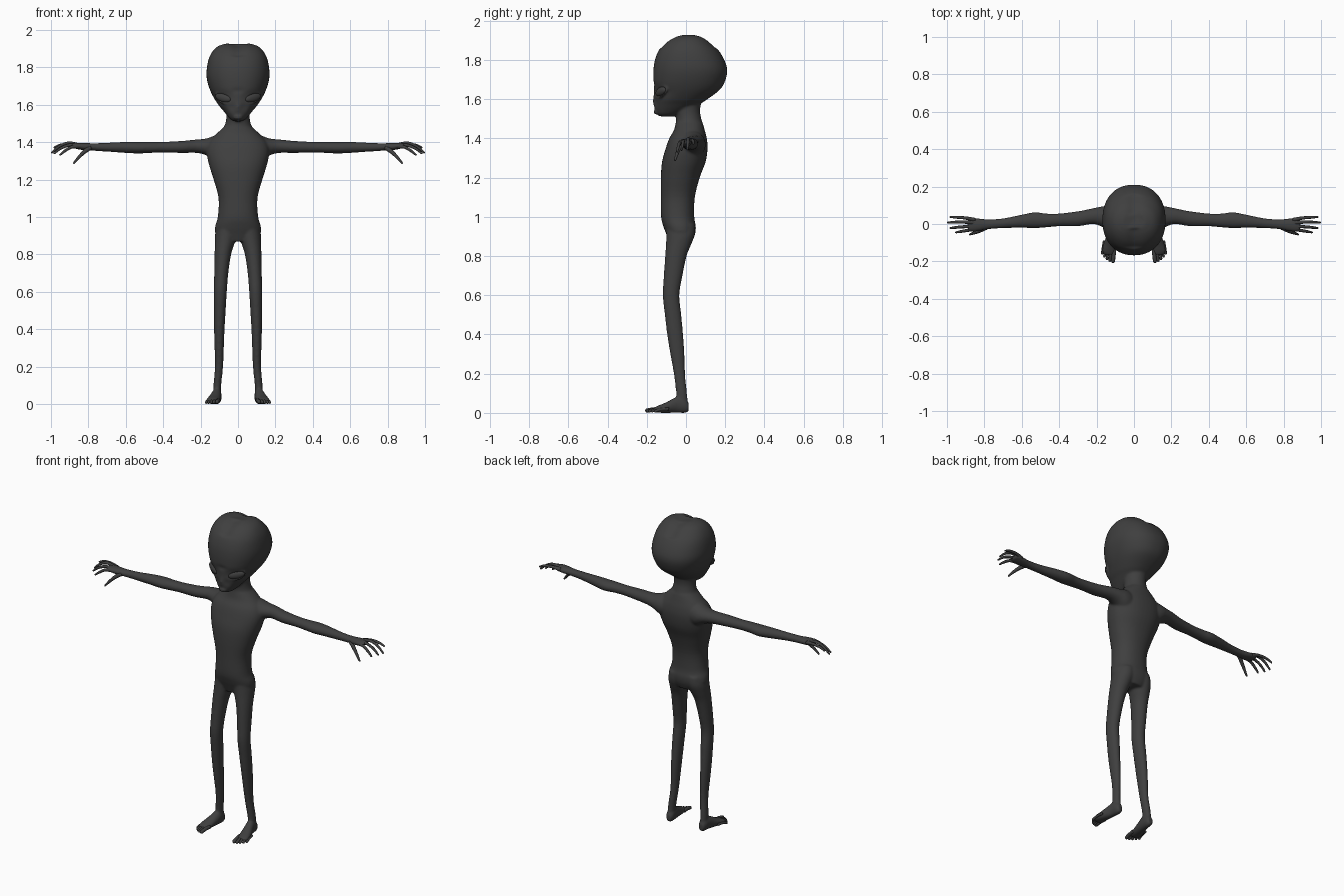
import bpy, bmesh, math
from mathutils import Vector, Matrix

skin = bpy.data.materials.new("dark_grey_skin")
skin.diffuse_color = (0.05, 0.05, 0.05, 1)


def finish(name, bm):
    bmesh.ops.recalc_face_normals(bm, faces=bm.faces)
    me = bpy.data.meshes.new(name)
    bm.to_mesh(me)
    bm.free()
    me.materials.append(skin)
    me.polygons.foreach_set("use_smooth", [True] * len(me.polygons))
    ob = bpy.data.objects.new(name, me)
    bpy.context.collection.objects.link(ob)
    return ob


def skin_rings(bm, rings):
    loops = [[bm.verts.new(p) for p in ring] for ring in rings]
    n = len(loops[0])
    for a, b in zip(loops, loops[1:]):
        for i in range(n):
            j = (i + 1) % n
            bm.faces.new((a[i], a[j], b[j], b[i]))
    bm.faces.new(loops[0][::-1])
    bm.faces.new(loops[-1])
    return [v for loop in loops for v in loop]


def spline(rows, sub):
    """Catmull-Rom interpolation of station rows."""
    out = []
    for i in range(len(rows) - 1):
        p0, p1, p2, p3 = (rows[min(max(k, 0), len(rows) - 1)] for k in range(i - 1, i + 3))
        for s in range(sub):
            t = s / sub
            out.append([0.5 * (2 * b + (c - a) * t + (2 * a - 5 * b + 4 * c - d) * t * t
                               + (3 * b - a - 3 * c + d) * t ** 3)
                        for a, b, c, d in zip(p0, p1, p2, p3)])
    return out + [list(rows[-1])]


def loft(bm, axis, rows, side=1, power=2.0, n=40, sub=4):
    """Rows are (position, low1, high1, low2, high2) across the given axis."""
    rings = []
    for t, a0, a1, b0, b1 in spline(rows, sub):
        ring = []
        for k in range(n):
            c, s = math.cos(math.tau * k / n), math.sin(math.tau * k / n)
            u = (a0 + a1) / 2 + (a1 - a0) / 2 * math.copysign(abs(c) ** (2 / power), c)
            w = (b0 + b1) / 2 + (b1 - b0) / 2 * math.copysign(abs(s) ** (2 / power), s)
            x, y, z = {"z": (u, w, t), "x": (t, u, w), "y": (u, t, w)}[axis]
            ring.append((x * side, y, z))
        rings.append(ring)
    return skin_rings(bm, rings)


def tube(bm, pts, side=1, n=10, sub=4):
    """Tapered tube through (x, y, z, radius) points with a rounded tip."""
    path = spline(pts, sub)
    pos = [Vector((p[0] * side, p[1], p[2])) for p in path]
    rad = [p[3] for p in path]
    d = (pos[-1] - pos[-2]).normalized()
    r = rad[-1]
    tip = pos[-1]
    pos += [tip + d * r * 0.4, tip + d * r * 0.7]
    rad += [r * 0.8, r * 0.4]
    rings = []
    for i, p in enumerate(pos):
        q = (pos[min(i + 1, len(pos) - 1)] - pos[max(i - 1, 0)]).to_track_quat("Z", "Y")
        rings.append([p + q @ Vector((rad[i] * math.cos(math.tau * k / n),
                                      rad[i] * math.sin(math.tau * k / n), 0)) for k in range(n)])
    skin_rings(bm, rings)


def ellipsoid(bm, matrix):
    bmesh.ops.create_uvsphere(bm, u_segments=28, v_segments=16, radius=1, matrix=matrix)


body = bmesh.new()

# torso
loft(body, "z", [
    (0.87, -.07, .07, -.085, .03), (0.91, -.118, .118, -.10, .046), (0.95, -.122, .122, -.115, .05),
    (1.0, -.108, .108, -.127, .042), (1.1, -.104, .104, -.128, .045), (1.2, -.13, .13, -.128, .07),
    (1.28, -.155, .155, -.122, .10), (1.35, -.168, .168, -.103, .11), (1.40, -.155, .155, -.085, .106),
    (1.44, -.12, .12, -.062, .096), (1.48, -.078, .078, -.052, .085)], power=2.2)

# neck
loft(body, "z", [
    (1.40, -.10, .10, -.07, .10), (1.46, -.085, .085, -.056, .09), (1.50, -.068, .068, -.05, .078),
    (1.55, -.062, .062, -.055, .072), (1.64, -.07, .07, -.06, .09)])

# head, with crown cleft, eye sockets and a small nose
head = loft(body, "z", [
    (1.512, -.022, .022, -.135, -.06), (1.525, -.042, .042, -.15, -.035), (1.55, -.064, .064, -.159, .02),
    (1.575, -.084, .084, -.163, .07), (1.60, -.105, .105, -.163, .11), (1.65, -.136, .136, -.165, .175),
    (1.70, -.157, .157, -.167, .202), (1.75, -.168, .168, -.166, .21), (1.80, -.166, .166, -.158, .195),
    (1.85, -.155, .155, -.138, .165), (1.89, -.133, .133, -.104, .125), (1.915, -.104, .104, -.066, .092),
    (1.929, -.06, .06, -.03, .055)], power=2.25, n=72, sub=5)
for v in head:
    x, y, z = v.co
    if z > 1.86:
        v.co.z -= .013 * math.exp(-(x / .035) ** 2)
    if y < -.04:
        v.co.y += .016 * math.exp(-((abs(x) - .078) / .04) ** 2 - ((z - 1.64) / .025) ** 2)
        v.co.y += .006 * math.exp(-((abs(x) - .035) / .018) ** 2 - ((z - 1.585) / .02) ** 2)
        v.co.y -= .007 * math.exp(-(x / .012) ** 2 - ((z - 1.59) / .022) ** 2)
        v.co.y += .006 * math.exp(-(x / .03) ** 2 - ((z - 1.675) / .012) ** 2)

for side in (1, -1):
    # arm and palm
    loft(body, "x", [
        (.05, -.06, .09, 1.28, 1.45), (.12, -.04, .10, 1.30, 1.437), (.17, -.015, .094, 1.33, 1.42),
        (.22, 0, .084, 1.343, 1.415), (.30, -.012, .068, 1.343, 1.407), (.40, -.012, .056, 1.345, 1.402),
        (.47, -.018, .056, 1.343, 1.402), (.53, -.022, .063, 1.34, 1.402), (.60, -.02, .05, 1.343, 1.402),
        (.70, -.022, .03, 1.35, 1.397), (.78, -.028, .025, 1.355, 1.395), (.83, -.038, .03, 1.358, 1.397),
        (.87, -.04, .034, 1.366, 1.396), (.89, -.034, .028, 1.373, 1.393)], side)
    # leg
    loft(body, "z", [
        (.03, .092, .132, -.045, .01), (.10, .09, .131, -.05, .005), (.20, .08, .123, -.062, -.005),
        (.30, .076, .125, -.08, -.008), (.40, .072, .128, -.096, -.015), (.50, .066, .129, -.108, -.024),
        (.60, .06, .129, -.118, -.034), (.70, .052, .127, -.113, -.018), (.80, .037, .125, -.106, .003),
        (.86, .018, .124, -.102, .027), (.91, .002, .122, -.10, .045), (.96, .0, .112, -.10, .045)], side)
    # foot
    loft(body, "y", [
        (-.165, .105, .158, .004, .026), (-.145, .1, .17, .001, .036), (-.11, .095, .164, 0, .05),
        (-.075, .091, .152, 0, .068), (-.04, .088, .141, 0, .085), (-.005, .088, .136, 0, .075),
        (.014, .096, .128, .008, .05)], side)
    # eyelid rim
    eye = (Matrix.Translation((side * .08, -.133, 1.638)) @ Matrix.Rotation(side * math.radians(30), 4, "Z")
           @ Matrix.Rotation(-side * math.radians(14), 4, "Y"))
    rim = [eye @ Vector((.052 * math.cos(a), .009 * math.cos(a) ** 2, .026 * math.sin(a)))
           for a in (math.tau * k / 24 for k in range(25))]
    tube(body, [(*p, .0055) for p in rim], sub=1)

# lips
for z in (1.528, 1.539):
    ellipsoid(body, Matrix.Translation((0, -.153, z)) @ Matrix.Diagonal((.024, .012, .006, 1)))

# fuse the overlapping volumes into one soft surface
body_ob = finish("body", body)
mod = body_ob.modifiers.new("fuse", "REMESH")
mod.mode = "VOXEL"
mod.voxel_size = 0.0065
mod.use_smooth_shade = True
mod = body_ob.modifiers.new("soften", "SMOOTH")
mod.factor = 0.5
mod.iterations = 5

# finger paths: knuckle, bend and tip
fingers = [
    [(.85, .022, 1.382, .011), (.90, .032, 1.390, .0085), (.95, .036, 1.385, .0075), (.982, .038, 1.372, .005)],
    [(.85, .006, 1.384, .011), (.905, .010, 1.396, .0085), (.955, .010, 1.378, .0075), (.995, .008, 1.344, .005)],
    [(.85, -.012, 1.382, .011), (.90, -.014, 1.385, .0085), (.95, -.018, 1.366, .0075), (.982, -.022, 1.340, .005)],
    [(.85, -.026, 1.378, .011), (.89, -.034, 1.374, .0085), (.925, -.040, 1.354, .0075), (.952, -.045, 1.332, .005)],
    [(.79, -.018, 1.372, .013), (.825, -.036, 1.346, .0105), (.855, -.048, 1.315, .008), (.878, -.056, 1.288, .005)],
]
toes = [(.104, .112, -.20, .0105), (.121, .129, -.196, .008), (.135, .144, -.187, .0075),
        (.148, .158, -.174, .007), (.159, .170, -.158, .007)]

for side, label in ((1, "left"), (-1, "right")):
    # fingers
    bm = bmesh.new()
    for f in fingers:
        tube(bm, f, side)
    finish(label + "_fingers", bm)
    # toes
    bm = bmesh.new()
    for x0, x1, tip, r in toes:
        tube(bm, [(x0, tip + .07, .02, r), (x0 * .4 + x1 * .6, tip + .03, .018, r), (x1, tip, r + .001, r)], side)
    finish(label + "_toes", bm)
    # eye
    bm = bmesh.new()
    ellipsoid(bm, Matrix.Translation((side * .08, -.129, 1.638))
              @ Matrix.Rotation(side * math.radians(30), 4, "Z")
              @ Matrix.Rotation(-side * math.radians(14), 4, "Y") @ Matrix.Diagonal((.048, .014, .022, 1)))
    finish(label + "_eye", bm)
